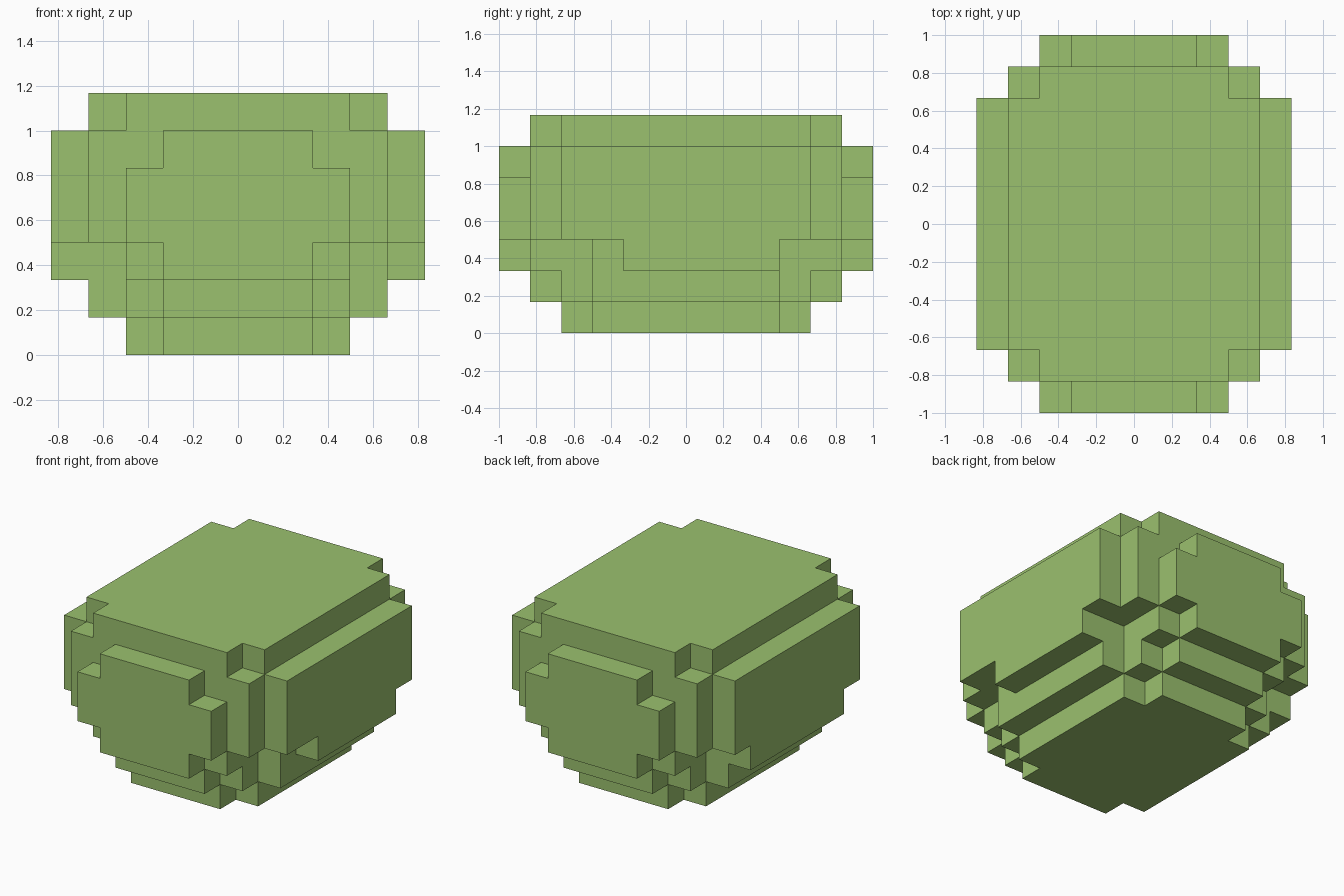
import bpy, bmesh, math
from mathutils import Vector

cube = bpy.data.objects.get("Cube")
if cube:
    bpy.data.objects.remove(cube, do_unlink=True)

U = 1 / 6  # size of one block

# Each layer, bottom to top, is a union of centred rectangles (half x, half y) in blocks
MIDDLE = [(5, 4), (4, 5), (3, 6)]
LAYERS = [
    [(3, 3), (2, 4)],
    [(4, 3), (3, 4), (2, 5)],
    [(5, 3), (3, 5), (2, 6)],
    MIDDLE,
    MIDDLE,
    [(5, 4), (4, 5), (2, 6)],
    [(4, 4), (3, 5)],
]
# One block is missing low on the left side
GAP = (4, -3, 2)


def filled(x, y, z):
    if not 0 <= z < len(LAYERS) or (x, y, z) == GAP:
        return False
    return any(-hx <= x < hx and -hy <= y < hy for hx, hy in LAYERS[z])


# Leaf green material
green = bpy.data.materials.new("leaf_green")
green.use_nodes = True
color = (0.328, 0.533, 0.156, 1)
green.diffuse_color = color
bsdf = next(n for n in green.node_tree.nodes if n.type == 'BSDF_PRINCIPLED')
bsdf.inputs["Base Color"].default_value = color

# Outer skin: one square wherever a filled block meets empty space
bm = bmesh.new()
for z in range(len(LAYERS)):
    for x in range(-5, 5):
        for y in range(-6, 6):
            if not filled(x, y, z):
                continue
            centre = Vector((x + 0.5, y + 0.5, z + 0.5))
            for axis in range(3):
                for sign in (-1, 1):
                    n = Vector((0, 0, 0))
                    n[axis] = sign
                    if filled(x + int(n.x), y + int(n.y), z + int(n.z)):
                        continue
                    a = Vector((0, 0, 0))
                    a[(axis + 1) % 3] = 0.5
                    b = n.cross(a)
                    mid = centre + n * 0.5
                    corners = (mid - a - b, mid + a - b, mid + a + b, mid - a + b)
                    bm.faces.new([bm.verts.new(c * U) for c in corners])

# Weld the squares and merge coplanar ones into clean flat faces
bmesh.ops.remove_doubles(bm, verts=bm.verts[:], dist=0.001)
bmesh.ops.dissolve_limit(bm, angle_limit=math.radians(1),
                         verts=bm.verts[:], edges=bm.edges[:])
mesh = bpy.data.meshes.new("leaf_block")
bm.to_mesh(mesh)
bm.free()
mesh.materials.append(green)
leaf_block = bpy.data.objects.new("leaf_block", mesh)
bpy.context.collection.objects.link(leaf_block)
